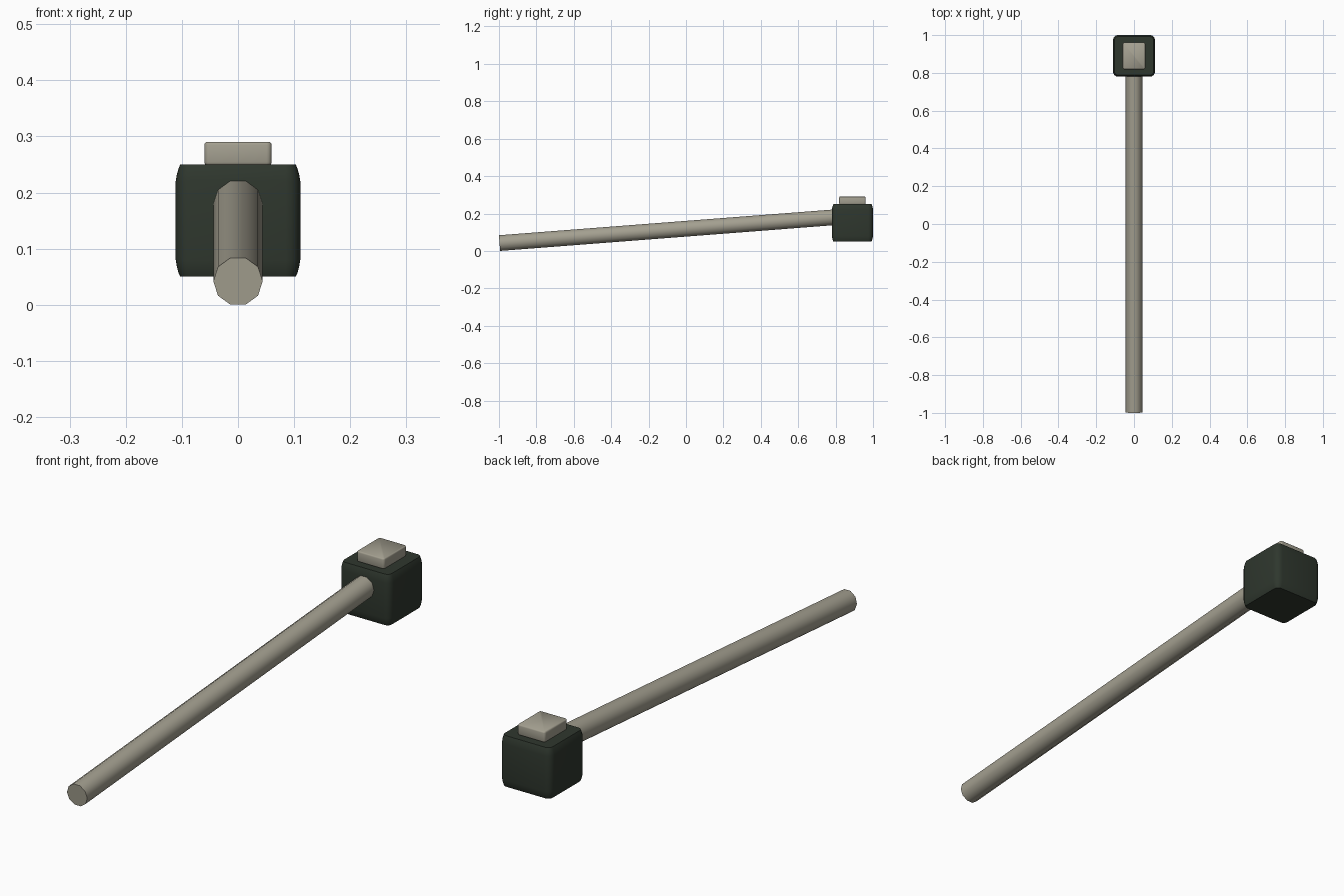
import bpy, bmesh
from math import sin, cos, pi, radians
from mathutils import Vector

cube = bpy.data.objects.get("Cube")
if cube:
    bpy.data.objects.remove(cube, do_unlink=True)


def make_material(name, rgb):
    mat = bpy.data.materials.new(name)
    mat.use_nodes = True
    mat.diffuse_color = (*rgb, 1)
    mat.node_tree.nodes["Principled BSDF"].inputs["Base Color"].default_value = (*rgb, 1)
    return mat


def finish(name, bm, mat, angle):
    bmesh.ops.recalc_face_normals(bm, faces=bm.faces)
    mesh = bpy.data.meshes.new(name)
    bm.to_mesh(mesh)
    bm.free()
    mesh.materials.append(mat)
    obj = bpy.data.objects.new(name, mesh)
    bpy.context.collection.objects.link(obj)
    bpy.ops.object.select_all(action='DESELECT')
    obj.select_set(True)
    bpy.context.view_layer.objects.active = obj
    bpy.ops.object.shade_smooth_by_angle(angle=radians(angle))
    return obj


def loft(rings):
    """Capped surface through rings of points."""
    bm = bmesh.new()
    loops = [[bm.verts.new(p) for p in ring] for ring in rings]
    n = len(loops[0])
    for a, b in zip(loops, loops[1:]):
        for i in range(n):
            j = (i + 1) % n
            bm.faces.new((a[i], a[j], b[j], b[i]))
    bm.faces.new(loops[0][::-1])
    bm.faces.new(loops[-1])
    return bm


def rounded_ring(hx, hy, r, cy, z, steps=4):
    ring = []
    for k, (sx, sy) in enumerate([(1, 1), (-1, 1), (-1, -1), (1, -1)]):
        for i in range(steps + 1):
            a = (k + i / steps) * pi / 2
            ring.append((sx * (hx - r) + r * cos(a),
                         cy + sy * (hy - r) + r * sin(a), z))
    return ring


def rounded_block(name, hx, hy, cy, z0, z1, r, edge, mat):
    """Upright block with rounded corners; edge = (inset, height) pairs."""
    levels = [(i, z0 + h) for i, h in edge] + [(i, z1 - h) for i, h in reversed(edge)]
    rings = [rounded_ring(hx - i, hy - i, r - i, cy, z) for i, z in levels]
    return finish(name, loft(rings), mat, 50)


stone = make_material("warm grey", (0.37, 0.35, 0.28))
dark = make_material("dark green", (0.028, 0.038, 0.027))

# Ten-sided handle, rising gently toward the head
radius, tilt = 0.044, radians(4.4)
axis = Vector((0, cos(tilt), sin(tilt)))
up = Vector((0, -sin(tilt), cos(tilt)))
start = Vector((0, -0.997, 0.042))
rings = []
for dist in (0, 1.81):
    rings.append([start + axis * dist + Vector((radius * cos(a), 0, 0)) + up * radius * sin(a)
                  for a in (i * pi / 5 for i in range(10))])
finish("handle", loft(rings), stone, 40)

# Rounded head block
rounded_block("head_block", 0.111, 0.11, 0.89, 0.05, 0.25, 0.026,
              [(0.008, 0), (0.005, 0.007), (0.002, 0.018), (0, 0.03)], dark)

# Small plate on top of the head
rounded_block("top_plate", 0.06, 0.071, 0.89, 0.249, 0.29, 0.009,
              [(0.003, 0), (0.001, 0.002), (0, 0.005)], stone)
